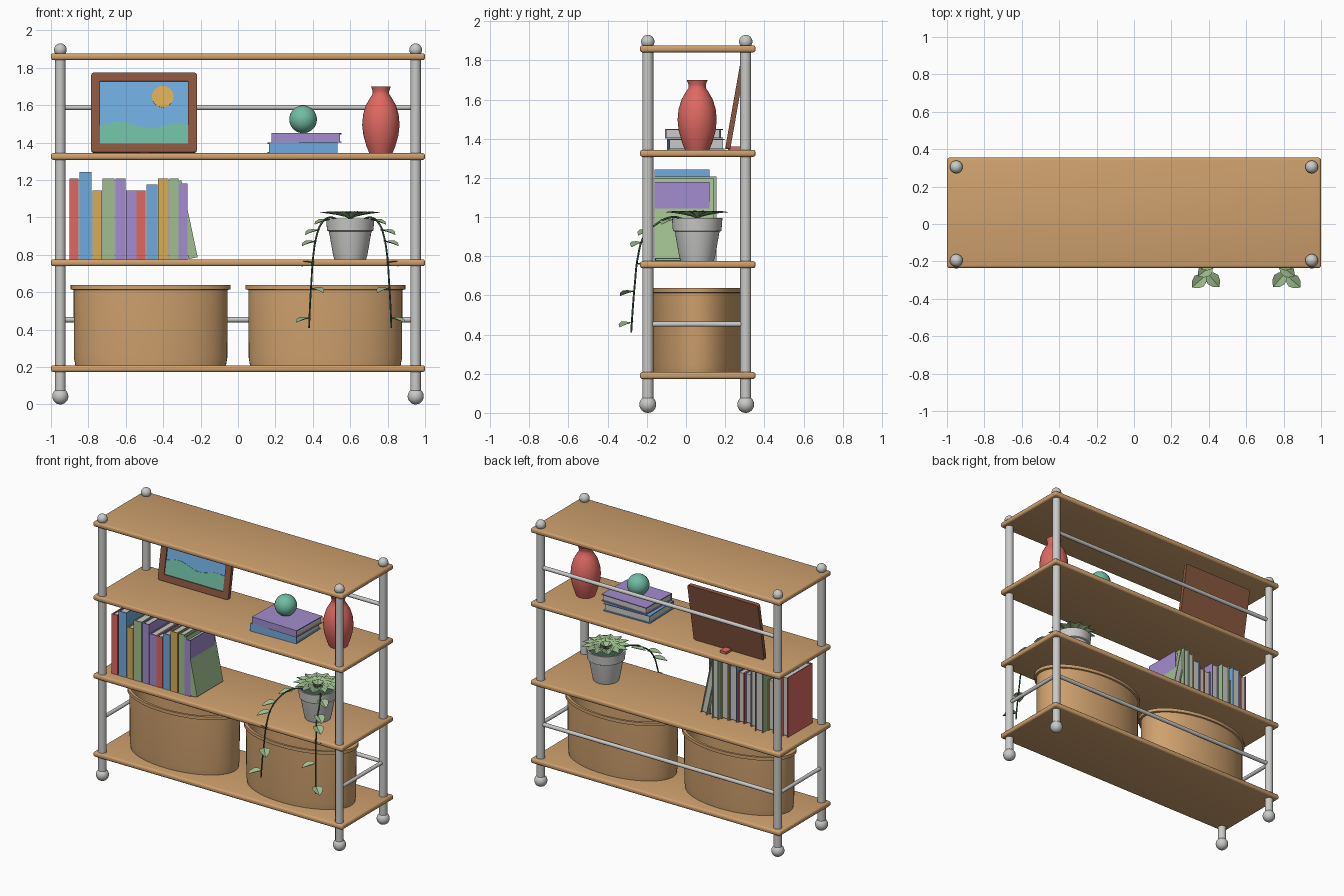
import bpy, bmesh
from math import sin, cos, pi, radians, atan2
from mathutils import Matrix, Vector

if "Cube" in bpy.data.objects:
    bpy.data.objects.remove(bpy.data.objects["Cube"])


def material(name, *srgb):
    col = [((c + 0.055) / 1.055) ** 2.4 for c in srgb] + [1]
    m = bpy.data.materials.new(name)
    m.use_nodes = True
    m.diffuse_color = col
    m.node_tree.nodes["Principled BSDF"].inputs["Base Color"].default_value = col
    return m


WOOD = material("tan wood", .81, .63, .43)
GREY = material("light grey", .79, .79, .78)
RED = material("coral red", .87, .41, .38)
BLUE = material("sky blue", .44, .67, .87)
YELLOW = material("ochre yellow", .85, .68, .34)
GREEN = material("leaf green", .63, .75, .56)
PURPLE = material("soft purple", .64, .55, .81)
TEAL = material("sea green", .44, .74, .64)
BROWN = material("frame brown", .54, .34, .25)
DARK = material("dark stem", .25, .36, .29)


def finish(name, bm, mats, smooth=True, matrix=None):
    bmesh.ops.recalc_face_normals(bm, faces=bm.faces)
    me = bpy.data.meshes.new(name)
    bm.to_mesh(me)
    bm.free()
    for m in mats:
        me.materials.append(m)
    ob = bpy.data.objects.new(name, me)
    bpy.context.collection.objects.link(ob)
    if matrix:
        ob.matrix_world = matrix
    if smooth:
        bpy.ops.object.select_all(action='DESELECT')
        ob.select_set(True)
        bpy.context.view_layer.objects.active = ob
        bpy.ops.object.shade_smooth_by_angle(angle=radians(35))
    return ob


def add_box(bm, lo, hi, mat=0):
    lo, hi = Vector(lo), Vector(hi)
    m = Matrix.Translation((lo + hi) / 2) @ Matrix.Diagonal((*(hi - lo), 1))
    verts = bmesh.ops.create_cube(bm, size=1, matrix=m)["verts"]
    for f in {f for v in verts for f in v.link_faces}:
        f.material_index = mat
    return verts


def lathe(name, profile, centre, mat, stretch=1, n=48):
    bm = bmesh.new()
    rings = [[bm.verts.new((r * cos(2 * pi * i / n), r * stretch * sin(2 * pi * i / n), z))
              for i in range(n)] for r, z in profile]
    for a, b in zip(rings, rings[1:]):
        for i in range(n):
            j = (i + 1) % n
            bm.faces.new((a[i], a[j], b[j], b[i]))
    bm.faces.new(rings[0])
    bm.faces.new(rings[-1])
    return finish(name, bm, [mat], matrix=Matrix.Translation((*centre, 0)))


def rod(name, a, b, r, mat=GREY):
    a, b = Vector(a), Vector(b)
    bm = bmesh.new()
    bmesh.ops.create_cone(bm, cap_ends=True, segments=24, radius1=r, radius2=r, depth=(b - a).length)
    turn = (b - a).to_track_quat('Z', 'Y').to_matrix().to_4x4()
    return finish(name, bm, [mat], matrix=Matrix.Translation((a + b) / 2) @ turn)


def ball(name, centre, r, mat=GREY):
    bm = bmesh.new()
    bmesh.ops.create_uvsphere(bm, u_segments=32, v_segments=16, radius=r)
    return finish(name, bm, [mat], matrix=Matrix.Translation(centre))


# Shelves, rounded all round
for i, z in enumerate((.191, .757, 1.325, 1.859)):
    bm = bmesh.new()
    add_box(bm, (-1, -.235, z - .018), (1, .355, z + .018))
    bmesh.ops.bevel(bm, geom=bm.edges[:], offset=.013, segments=3, affect='EDGES', profile=.5)
    finish(f"shelf_{i + 1}", bm, [WOOD])

# Posts with ball feet and finials, plus rails
FRONT, BACK = -.195, .305
for side, x in (("right", -.95), ("left", .95)):
    for end, y in (("front", FRONT), ("back", BACK)):
        rod(f"{end}_{side}_post", (x, y, .05), (x, y, 1.88), .028)
        ball(f"{end}_{side}_foot", (x, y, .043), .043)
        ball(f"{end}_{side}_finial", (x, y, 1.896), .034)
    rod(f"{side}_side_rail", (x, FRONT, .453), (x, BACK, .453), .013)
for level, z in (("lower", .453), ("upper", 1.588)):
    rod(f"{level}_back_rail", (-.95, BACK, z), (.95, BACK, z), .014)

# Oval baskets
for side, x in (("right", -.467), ("left", .467)):
    lathe(f"{side}_basket", [(.403, .209), (.41, .25), (.412, .612), (.428, .615), (.428, .638),
                             (.4, .638), (.394, .23)], (x, .057), WOOD, stretch=.56, n=64)


# Books: spine and two covers round a page block
def book(name, mat, thick, height, depth, matrix):
    bm = bmesh.new()
    t, c = thick / 2, .006
    add_box(bm, (-t, 0, 0), (t, c, height))
    add_box(bm, (-t, c, 0), (c - t, depth, height))
    add_box(bm, (t - c, c, 0), (t, depth, height))
    add_box(bm, (c - t, c, .008), (t - c, depth - .008, height - .008), 1)
    finish(name, bm, [mat, GREY], smooth=False, matrix=matrix)


ROW = [(RED, -.877, .046, 1.208, .28), (BLUE, -.815, .064, 1.243, .28), (YELLOW, -.753, .05, 1.144, .26),
       (GREEN, -.692, .064, 1.208, .315), (PURPLE, -.628, .054, 1.208, .28),
       (PURPLE, -.571, .056, 1.144, .26), (RED, -.519, .048, 1.144, .27), (BLUE, -.46, .058, 1.176, .28),
       (YELLOW, -.4, .056, 1.208, .29), (GREEN, -.342, .048, 1.208, .315), (PURPLE, -.294, .048, 1.18, .28)]
for i, (mat, x, thick, top, depth) in enumerate(ROW):
    book(f"standing_book_{i + 1}", mat, thick, top - .775, depth, Matrix.Translation((x, -.16, .775)))
book("leaning_book", GREEN, .05, .42, .3,
     Matrix.Translation((-.24, -.16, .782)) @ Matrix.Rotation(radians(-12), 4, 'Y'))
flat = Matrix.Rotation(pi / 2, 4, 'Y')
for name, mat, x, z, thick, turn in (("lower_flat_book", BLUE, .166, 1.371, .056, 1.5),
                                     ("upper_flat_book", PURPLE, .18, 1.425, .05, -1.5)):
    book(name, mat, thick, .365, .285,
         Matrix.Translation((x, -.097, z)) @ Matrix.Rotation(radians(turn), 4, 'Z') @ flat)
ball("ornament_ball", (.348, .05, 1.524), .074, TEAL)

# Vase
lathe("vase", [(.062, 1.342), (.077, 1.38), (.094, 1.44), (.1, 1.495), (.095, 1.55), (.08, 1.6), (.06, 1.635),
               (.044, 1.66), (.044, 1.675), (.053, 1.7), (.046, 1.7), (.036, 1.67), (.036, 1.6)],
      (.764, .057), RED)

# Leaning picture: recessed sky, hill and sun plates
lean = Matrix.Translation((-.5025, .2, 1.349)) @ Matrix.Rotation(radians(-10), 4, 'X')
bm = bmesh.new()
add_box(bm, (-.2825, 0, 0), (.2825, .026, .432))
corners = [e for e in bm.edges if abs(e.verts[0].co.y - e.verts[1].co.y) > .01]
bmesh.ops.bevel(bm, geom=corners, offset=.014, segments=3, affect='EDGES', profile=.5)
front = min(bm.faces, key=lambda f: f.calc_center_median().y)
bmesh.ops.inset_region(bm, faces=[front], thickness=.047)
hole = bmesh.ops.extrude_face_region(bm, geom=[front])["geom"]
for v in (g for g in hole if isinstance(g, bmesh.types.BMVert)):
    v.co.y += .01
for f in (g for g in hole if isinstance(g, bmesh.types.BMFace)):
    f.material_index = 1
bmesh.ops.delete(bm, geom=[front], context='FACES_ONLY')
finish("picture_frame", bm, [BROWN, BLUE], smooth=False, matrix=lean)


def plate(name, outline, mat, y):
    bm = bmesh.new()
    bm.faces.new([bm.verts.new((x, y, z)) for x, z in outline])
    ob = finish(name, bm, [mat], smooth=False, matrix=lean)
    ob.modifiers.new("thickness", 'SOLIDIFY').thickness = .002


xs = [-.235 + .47 * i / 20 for i in range(21)]
hill = [(x, .147 + .016 * cos((x + .13) * 20) - .03 * x) for x in xs]
plate("painted_hills", [(-.235, .048), (.235, .048)] + hill[::-1], TEAL, .007)
plate("painted_sun", [(.1 + .058 * cos(a * pi / 16), .302 + .058 * sin(a * pi / 16)) for a in range(32)],
      YELLOW, .007)
bm = bmesh.new()
add_box(bm, (-.525, .215, 1.342), (-.475, .29, 1.36))
finish("picture_stand", bm, [RED], smooth=False)

# Plant pot with soil
PX, PY = .6, .057
lathe("plant_pot", [(.085, .775), (.092, .8), (.114, .925), (.124, .93), (.129, .995), (.118, .995),
                    (.112, .96)], (PX, PY), GREY)
lathe("soil", [(.11, .95), (.11, .97)], (PX, PY), DARK)


# Folded leaf added along a direction
def add_leaf(bm, base, heading, pitch, length, width):
    m = (Matrix.Translation(base) @ Matrix.Rotation(heading, 4, 'Z') @ Matrix.Rotation(-pitch, 4, 'Y'))
    rows = []
    for t, w in ((0, .1), (.2, .75), (.45, 1), (.75, .7), (1, .04)):
        half = w * width / 2
        rows.append([bm.verts.new(m @ Vector((t * length, s * half, abs(s) * half * .35 - .12 * length * t * t)))
                     for s in (-1, 0, 1)])
    for a, b in zip(rows, rows[1:]):
        for i in (0, 1):
            bm.faces.new((a[i], a[i + 1], b[i + 1], b[i]))


bm = bmesh.new()
for count, pitch, length, z in ((13, .3, .165, .995), (9, .5, .105, .99), (5, .9, .06, .99)):
    for i in range(count):
        add_leaf(bm, (PX, PY, z), 2 * pi * i / count + pitch, pitch, length, .085)
finish("crown_leaves", bm, [GREEN])

# Two trailing vines, mirrored about the pot
PATH = [(.06, .0, .985), (.11, -.07, 1.0), (.155, -.15, .965), (.18, -.215, .9), (.197, -.245, .8),
        (.208, -.262, .65), (.215, -.272, .53), (.22, -.28, .41)]
LEAVES = [(.11, -.07, .985, .06, -.04), (.165, -.18, .93, .06, -.05), (.18, -.22, .87, .08, -.06),
          (.195, -.25, .76, .05, .06), (.208, -.262, .62, -.06, -.07), (.216, -.275, .46, .07, -.06)]
for side, s in (("right", -1), ("left", 1)):
    cu = bpy.data.curves.new(f"{side}_vine", 'CURVE')
    cu.dimensions = '3D'
    cu.bevel_depth = .005
    cu.bevel_resolution = 2
    sp = cu.splines.new('BEZIER')
    sp.bezier_points.add(len(PATH) - 1)
    for p, (x, y, z) in zip(sp.bezier_points, PATH):
        p.co = (PX + s * x, y, z)
        p.handle_left_type = p.handle_right_type = 'AUTO'
    cu.materials.append(DARK)
    bpy.context.collection.objects.link(bpy.data.objects.new(f"{side}_vine", cu))
    bm = bmesh.new()
    for x, y, z, dx, dy in LEAVES:
        add_leaf(bm, (PX + s * x, y, z), atan2(dy, s * dx), -.12, .1, .075)
    finish(f"{side}_vine_leaves", bm, [GREEN])
